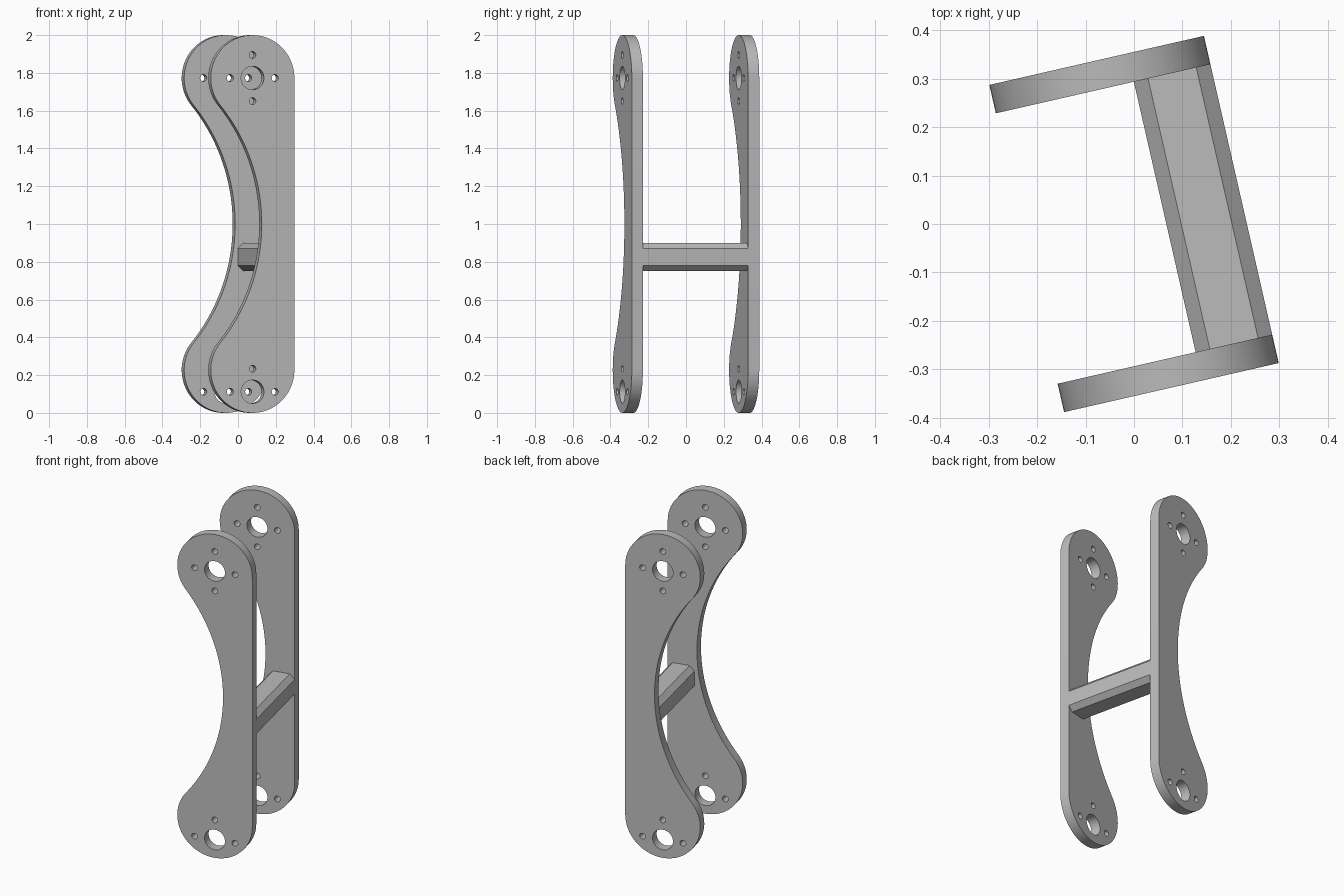
import bpy, bmesh, math
from mathutils import Matrix

if "Cube" in bpy.data.objects:
    bpy.data.objects.remove(bpy.data.objects["Cube"])

YAW = math.radians(12.87)      # whole bracket is turned about the vertical
R_END = 0.227                  # rounded plate end radius
Z_LOW, Z_HIGH = 0.227, 1.773   # centres of the rounded ends
HALF_T = 0.03                  # half the plate thickness
PLATE_V = 0.316                # distance of each plate from the middle

grey = bpy.data.materials.new("plain grey")
grey.diffuse_color = (0.5, 0.5, 0.5, 1)
grey.use_nodes = True
grey.node_tree.nodes["Principled BSDF"].inputs["Base Color"].default_value = grey.diffuse_color


def arc(cx, cy, r, a0, a1, n):
    """Points along an arc, angles in radians."""
    return [(cx + r * math.cos(a0 + (a1 - a0) * i / n),
             cy + r * math.sin(a0 + (a1 - a0) * i / n)) for i in range(n + 1)]


def circle(cx, cy, r, n):
    return arc(cx, cy, r, 0, 2 * math.pi, n)[:-1]


def extruded(name, outlines, half_depth, v):
    """Solid from filled outlines (inner ones become holes), standing upright."""
    curve = bpy.data.curves.new(name + "_outline", 'CURVE')
    curve.dimensions = '2D'
    curve.fill_mode = 'BOTH'
    curve.extrude = half_depth
    for pts in outlines:
        s = curve.splines.new('POLY')
        s.points.add(len(pts) - 1)
        for p, (x, y) in zip(s.points, pts):
            p.co = (x, y, 0, 1)
        s.use_cyclic_u = True
    helper = bpy.data.objects.new(name + "_helper", curve)
    bpy.context.collection.objects.link(helper)
    deps = bpy.context.evaluated_depsgraph_get()
    mesh = bpy.data.meshes.new_from_object(helper.evaluated_get(deps))
    bpy.data.objects.remove(helper)

    bm = bmesh.new()
    bm.from_mesh(mesh)
    bmesh.ops.remove_doubles(bm, verts=bm.verts, dist=1e-5)
    bmesh.ops.recalc_face_normals(bm, faces=bm.faces)
    bm.to_mesh(mesh)
    bm.free()
    mesh.materials.clear()
    mesh.materials.append(grey)
    obj = bpy.data.objects.new(name, mesh)
    bpy.context.collection.objects.link(obj)
    obj.matrix_world = (Matrix.Rotation(YAW, 4, 'Z') @ Matrix.Translation((0, v, 0))
                        @ Matrix.Rotation(math.pi / 2, 4, 'X'))
    bpy.ops.object.select_all(action='DESELECT')
    obj.select_set(True)
    bpy.context.view_layer.objects.active = obj
    bpy.ops.object.shade_smooth_by_angle(angle=math.radians(30))
    return obj


# Plate outline: two rounded ends, one straight edge, one hollow tangent edge
R_WAIST, C_WAIST = 0.99, -0.94
t = math.atan2(Z_HIGH - 1, -C_WAIST)
outline = arc(0, Z_LOW, R_END, math.pi - t, 2 * math.pi, 48)
outline += arc(0, Z_HIGH, R_END, 0, math.pi + t, 48)
outline += arc(C_WAIST, 1, R_WAIST, t, -t, 48)[1:-1]

# Bearing holes with their surrounding screw holes
holes = []
for z, screws in ((Z_HIGH, ((1, 0), (-1, 0), (0, 1), (0, -1))),
                  (0.112, ((1, 0), (-1, 0), (0, 1)))):
    holes.append(circle(0, z, 0.062, 40))
    holes += [circle(0.122 * a, z + 0.122 * b, 0.018, 20) for a, b in screws]

# Front and back plates
for name, side in (("front_plate", -1), ("back_plate", 1)):
    extruded(name, [outline] + holes, HALF_T, side * PLATE_V)

# Chamfered cross bar joining the plates
u0, u1, z0, z1, c = 0.065, R_END, 0.75, 0.90, 0.03
bar = [(u0 + c, z0), (u1 - c, z0), (u1, z0 + c), (u1, z1 - c),
       (u1 - c, z1), (u0 + c, z1), (u0, z1 - c), (u0, z0 + c)]
extruded("cross_bar", [bar], PLATE_V - HALF_T, 0).data.shade_flat()
